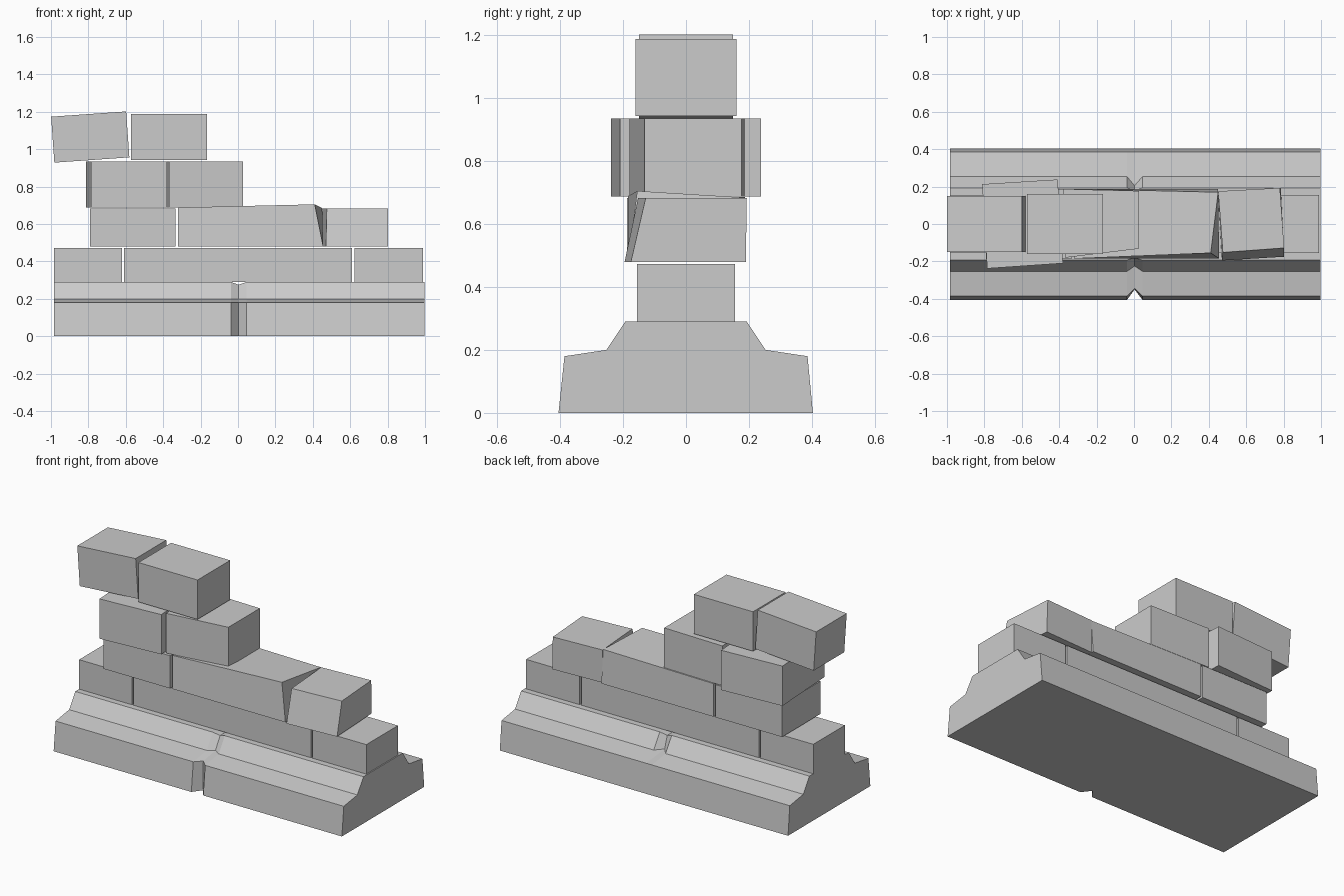
import bpy, bmesh
from math import radians
from mathutils import Matrix

if "Cube" in bpy.data.objects:
    bpy.data.objects.remove(bpy.data.objects["Cube"])


def finish(name, bm):
    bmesh.ops.recalc_face_normals(bm, faces=bm.faces)
    mesh = bpy.data.meshes.new(name)
    bm.to_mesh(mesh)
    bm.free()
    obj = bpy.data.objects.new(name, mesh)
    bpy.context.collection.objects.link(obj)
    return obj


def loft(name, rings):
    """Skin equal-length closed rings and cap both ends."""
    bm = bmesh.new()
    loops = [[bm.verts.new(p) for p in ring] for ring in rings]
    n = len(loops[0])
    for a, b in zip(loops, loops[1:]):
        for i in range(n):
            j = (i + 1) % n
            bm.faces.new((a[i], a[j], b[j], b[i]))
    bm.faces.new(loops[0])
    bm.faces.new(loops[-1])
    return finish(name, bm)


def box(name, x0, x1, y, z0, z1):
    """Upright stone, symmetric about y = 0."""
    plan = [(x0, -y), (x1, -y), (x1, y), (x0, y)]
    return loft(name, [[(*p, z) for p in plan] for z in (z0, z1)])


def skewed(name, plan, z0, z1, top=None):
    """Stone with a free four-cornered plan and optional different top."""
    top = top or [(*p, z1) for p in plan]
    return loft(name, [[(*p, z0) for p in plan], top])


# Stepped plinth with a worn groove at the middle
full = [(-0.405, 0), (-0.386, 0.18), (-0.253, 0.2), (-0.193, 0.29),
        (0.193, 0.29), (0.253, 0.2), (0.386, 0.18), (0.403, 0)]
worn = [(-0.35, 0), (-0.345, 0.18), (-0.225, 0.2), (-0.18, 0.275),
        (0.18, 0.275), (0.205, 0.2), (0.386, 0.18), (0.403, 0)]
sections = [(-0.983, full), (-0.037, full), (0.003, worn), (0.045, full), (0.997, full)]
loft("plinth", [[(x, y, z) for y, z in prof] for x, prof in sections])

# First course
for i, (x0, x1) in enumerate([(-0.983, -0.62), (-0.61, 0.61), (0.622, 0.99)]):
    box(f"first_course_stone_{i + 1}", x0, x1, 0.155, 0.29, 0.473)

# Second course
box("second_course_stone_left", -0.792, -0.335, 0.188, 0.48, 0.683)
skewed("second_course_stone_long",
       [(-0.322, -0.185), (0.455, -0.185), (0.45, 0.188), (-0.322, 0.188)], 0.48, 0.69,
       [(-0.322, -0.185, 0.688), (0.41, -0.155, 0.705),
        (0.45, 0.17, 0.685), (-0.322, 0.188, 0.685)])
skewed("second_course_stone_tilted",
       [(0.47, -0.195), (0.803, -0.175), (0.785, 0.19), (0.45, 0.175)], 0.48, 0.683,
       [(0.475, -0.152, 0.683), (0.803, -0.128, 0.683),
        (0.78, 0.193, 0.683), (0.45, 0.175, 0.683)])

# Third course, turned stones
skewed("third_course_stone_left",
       [(-0.785, -0.238), (-0.38, -0.21), (-0.408, 0.238), (-0.812, 0.213)], 0.688, 0.935)
skewed("third_course_stone_right",
       [(-0.368, -0.18), (0.026, -0.132), (0.026, 0.177), (-0.38, 0.187)], 0.688, 0.935)

# Top course, one stone rocking outwards
rocking = box("top_stone_rocking", -0.201, 0.201, 0.15, -0.123, 0.123)
rocking.data.transform(Matrix.Translation((-0.79, 0, 1.065)) @ Matrix.Rotation(radians(-4), 4, 'Y'))
box("top_stone_level", -0.572, -0.166, 0.16, 0.943, 1.188)
